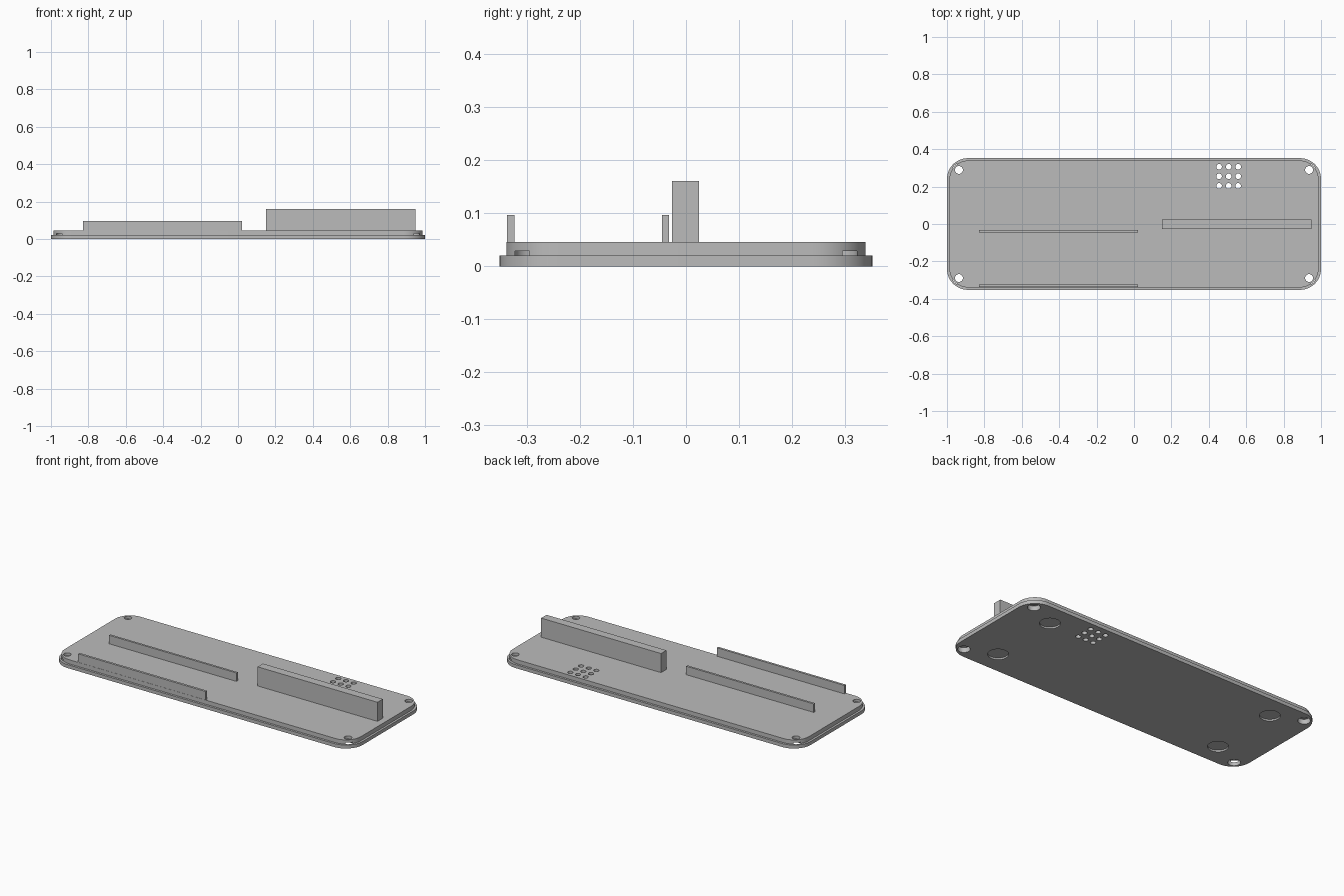
import bpy
import bmesh
from math import cos, sin, pi, radians

if "Cube" in bpy.data.objects:
    bpy.data.objects.remove(bpy.data.objects["Cube"], do_unlink=True)

grey = bpy.data.materials.new("plain grey")
grey.use_nodes = True
colour = (0.5, 0.5, 0.5, 1)
grey.diffuse_color = colour
grey.node_tree.nodes["Principled BSDF"].inputs["Base Color"].default_value = colour


def prism(name, outline, z0, z1):
    """Extrude a flat outline from z0 to z1."""
    bm = bmesh.new()
    face = bm.faces.new([bm.verts.new((x, y, z0)) for x, y in outline])
    top = bmesh.ops.extrude_face_region(bm, geom=[face])["geom"]
    bmesh.ops.translate(bm, vec=(0, 0, z1 - z0),
                        verts=[v for v in top if isinstance(v, bmesh.types.BMVert)])
    bmesh.ops.recalc_face_normals(bm, faces=bm.faces)
    mesh = bpy.data.meshes.new(name)
    bm.to_mesh(mesh)
    bm.free()
    mesh.materials.append(grey)
    obj = bpy.data.objects.new(name, mesh)
    bpy.context.collection.objects.link(obj)
    return obj


def rounded(hx, hy, r, steps=12):
    """Outline of a rounded rectangle."""
    pts = []
    for q, (sx, sy) in enumerate(((1, 1), (-1, 1), (-1, -1), (1, -1))):
        for i in range(steps + 1):
            a = (q + i / steps) * pi / 2
            pts.append((sx * (hx - r) + r * cos(a), sy * (hy - r) + r * sin(a)))
    return pts


def circle(x, y, r, n=32):
    return [(x + r * cos(2 * pi * i / n), y + r * sin(2 * pi * i / n)) for i in range(n)]


def bar(name, x0, x1, y0, y1, z0, z1):
    return prism(name, [(x0, y0), (x1, y0), (x1, y1), (x0, y1)], z0, z1)


def combine(target, tool, operation):
    """Apply a boolean and remove the tool object."""
    mod = target.modifiers.new("combine", "BOOLEAN")
    mod.operation, mod.solver, mod.object = operation, "EXACT", tool
    bpy.context.view_layer.objects.active = target
    bpy.ops.object.modifier_apply(modifier=mod.name)
    bpy.data.objects.remove(tool, do_unlink=True)


STEP, TOP = 0.021, 0.046

# Lid plate with a raised, inset lip
lid = prism("lid_plate", rounded(1, 0.352, 0.112), 0, STEP)
combine(lid, prism("lip", rounded(0.987, 0.339, 0.1), STEP / 2, TOP), "UNION")

# Counterbored corner screw holes and shallow foot recesses underneath
for sx in (-1, 1):
    for sy in (-1, 1):
        x, y = sx * 0.936, sy * 0.289
        combine(lid, prism("screw_hole", circle(x, y, 0.021), -0.1, 0.1), "DIFFERENCE")
        combine(lid, prism("screw_bore", circle(x, y, 0.034), -0.1, 0.029), "DIFFERENCE")
        combine(lid, prism("foot_recess", circle(sx * 0.762, sy * 0.214, 0.056), -0.1, 0.01),
                "DIFFERENCE")

# Grid of speaker holes
for i in (-1, 0, 1):
    for j in (-1, 0, 1):
        hole = circle(0.506 + i * 0.051, 0.255 + j * 0.051, 0.015, 24)
        combine(lid, prism("speaker_hole", hole, -0.1, 0.1), "DIFFERENCE")

bpy.ops.object.select_all(action="DESELECT")
lid.select_set(True)
bpy.context.view_layer.objects.active = lid
bpy.ops.object.shade_smooth_by_angle(angle=radians(30))

# Upright ribs standing on the lip
bar("front_rib", -0.829, 0.021, -0.338, -0.324, TOP - 0.002, 0.097)
bar("middle_rib", -0.829, 0.021, -0.045, -0.032, TOP - 0.002, 0.097)
bar("tall_block", 0.149, 0.948, -0.026, 0.025, TOP - 0.002, 0.161)
